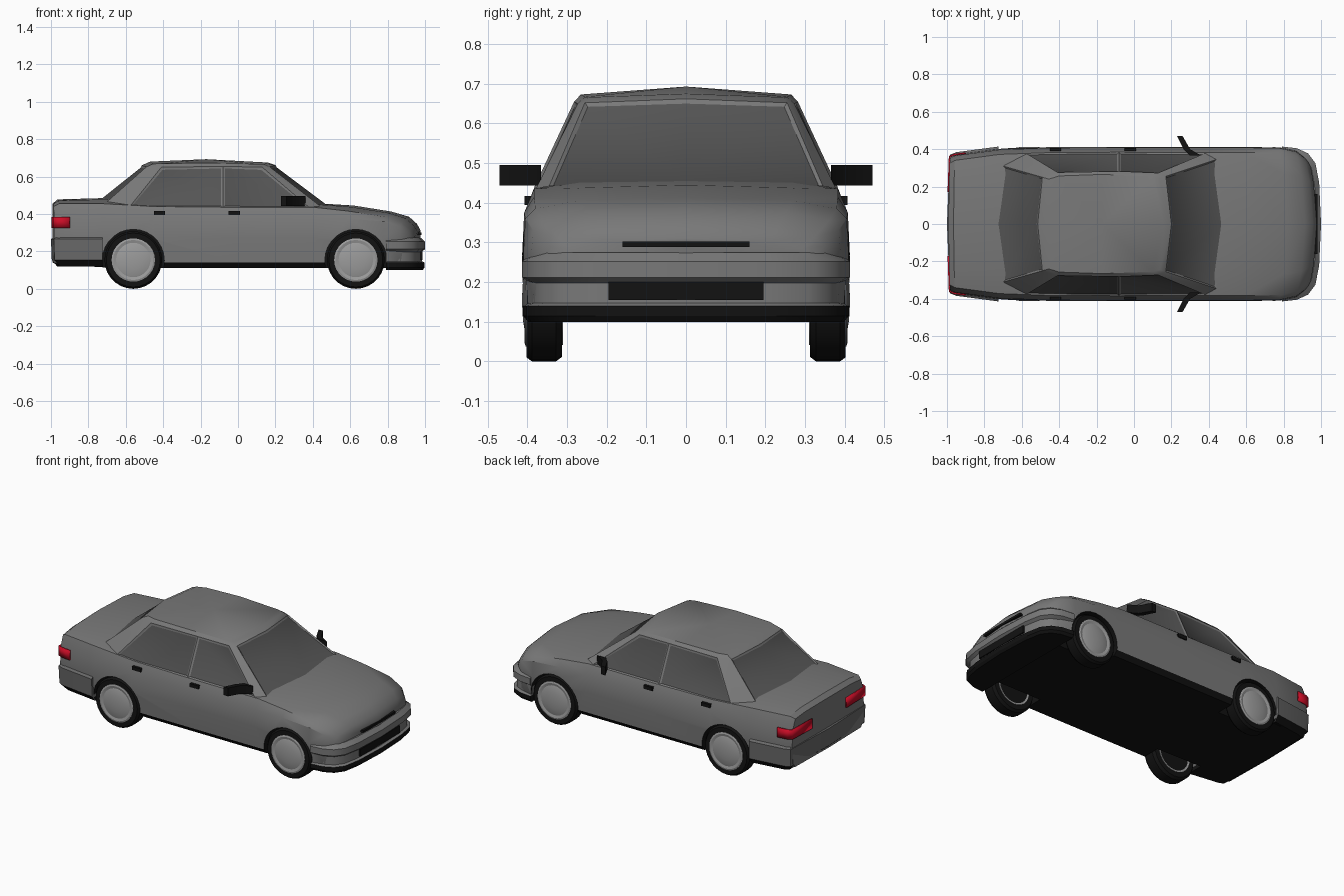
import bpy, bmesh, math

if "Cube" in bpy.data.objects:
    bpy.data.objects.remove(bpy.data.objects["Cube"])


def colour(name, r, g, b):
    m = bpy.data.materials.new(name)
    m.diffuse_color = (r, g, b, 1)
    m.use_nodes = True
    m.node_tree.nodes["Principled BSDF"].inputs["Base Color"].default_value = m.diffuse_color
    return m


PAINT = colour("grey_paint", 0.19, 0.19, 0.19)
TRIM = colour("bumper_grey", 0.14, 0.14, 0.14)
GLASS = colour("tinted_glass", 0.09, 0.09, 0.09)
BLACK = colour("black_rubber", 0.006, 0.006, 0.006)
RIM = colour("wheel_grey", 0.33, 0.33, 0.33)
RED = colour("lamp_red", 0.6, 0.004, 0.02)


def make(name, verts, faces, mats, sym=True, rule=None):
    """Build a mesh, optionally with its mirror image across y = 0."""
    bm = bmesh.new()
    for s in ((1, -1) if sym else (1,)):
        vs = [bm.verts.new((x, y * s, z)) for x, y, z in verts]
        for f in faces:
            bm.faces.new([vs[i] for i in f])
    bmesh.ops.remove_doubles(bm, verts=bm.verts, dist=1e-5)
    bmesh.ops.recalc_face_normals(bm, faces=bm.faces)
    bm.normal_update()
    if rule:
        for f in bm.faces:
            f.material_index = rule(f)
    me = bpy.data.meshes.new(name)
    bm.to_mesh(me)
    bm.free()
    for m in mats:
        me.materials.append(m)
    ob = bpy.data.objects.new(name, me)
    bpy.context.collection.objects.link(ob)
    return ob


def prism(name, plan, z0, z1, mat, sym=True):
    n = len(plan)
    verts = [(x, y, z) for z in (z0, z1) for x, y in plan]
    faces = [(i, (i + 1) % n, n + (i + 1) % n, n + i) for i in range(n)]
    return make(name, verts, faces + [tuple(range(n)), tuple(range(n, 2 * n))], [mat], sym)


def rect(x0, x1, y0, y1):
    return [(x0, y0), (x1, y0), (x1, y1), (x0, y1)]


def lathe(name, profile, cx, cz, mat, n=28):
    """Spin (radius, y) points about a wheel axle, on both sides of the car."""
    verts = [(cx + r * math.cos(2 * math.pi * k / n), y, cz + r * math.sin(2 * math.pi * k / n))
             for r, y in profile for k in range(n)]
    faces = [(i * n + k, i * n + (k + 1) % n, (i + 1) * n + (k + 1) % n, (i + 1) * n + k)
             for i in range(len(profile) - 1) for k in range(n)]
    last = (len(profile) - 1) * n
    faces += [tuple(range(n)), tuple(range(last, last + n))]
    return make(name, verts, faces, [mat])


def underside(f):
    return int(f.normal.z < -0.5 and f.calc_center_median().z < 0.2)


# Lower body: x, half width, bottom z, shoulder z, centre z, bow of the section
stations = [(-.992, .355, .14, .44, .455, -.01), (-.965, .37, .13, .455, .478, -.01),
            (-.72, .402, .115, .455, .485, 0), (-.45, .412, .11, .44, .47, 0),
            (0, .413, .11, .435, .46, 0), (.43, .413, .11, .435, .457, .02),
            (.62, .413, .11, .415, .445, .03), (.82, .41, .11, .385, .413, .04),
            (.915, .39, .11, .355, .385, .05), (.957, .355, .12, .315, .347, .055),
            (.977, .325, .13, .285, .31, .055)]
verts, faces = [], []
for x, w, zb, zs, zt, bow in stations:
    section = [(0, zb), (w - .03, zb), (w - .008, zb + .03), (w, min(.27, zs - .06)),
               (w - .005, min(.375, zs - .025)), (w - .03, zs),
               (w * .65, zs + (zt - zs) * .75), (0, zt)]
    verts += [(x - bow * (y / .4) ** 2, y, z) for y, z in section]
for s in range(len(stations) - 1):
    faces += [(s * 8 + i, s * 8 + i + 1, s * 8 + i + 9, s * 8 + i + 8) for i in range(7)]
for s in (0, len(stations) - 1):
    base = len(verts)
    verts += [(stations[s][0], 0, verts[s * 8 + i][2]) for i in range(8)]
    for i in range(7):
        quad = [s * 8 + i, s * 8 + i + 1, base + i + 1, base + i]
        faces.append(quad[1:] if i == 0 else quad[:2] + quad[3:] if i == 6 else quad)
body = make("body_shell", verts, faces, [PAINT, BLACK], rule=underside)

# Wheel arches
for name, cx in (("rear", -.56), ("front", .63)):
    arch = lathe(name + "_arch_cutter", [(.166, .27), (.166, .46)], cx, .152, PAINT)
    arch.data.materials.append(BLACK)
    for p in arch.data.polygons:
        p.material_index = 1
    mod = body.modifiers.new("arch", 'BOOLEAN')
    mod.operation = 'DIFFERENCE'
    mod.object = arch
    bpy.context.view_layer.objects.active = body
    bpy.ops.object.modifier_apply(modifier=mod.name)
    bpy.data.objects.remove(arch)

# Cabin: belt, gutter and roof outlines from windscreen centre to rear centre
belt = [(.48, 0, .452), (.44, .345, .442), (.38, .378, .436), (-.08, .384, .436),
        (-.58, .38, .438), (-.70, .31, .466), (-.74, 0, .48)]
gutter = [(.20, 0, .662), (.17, .255, .652), (.13, .273, .65), (-.08, .282, .655),
          (-.41, .276, .65), (-.49, .25, .652), (-.515, 0, .66)]
roof = [(.16, 0, .675), (.14, .245, .666), (.10, .255, .667), (-.17, .265, .673),
        (-.40, .257, .67), (-.455, .24, .668), (-.47, 0, .68)]
faces = [(r * 7 + i, r * 7 + i + 1, r * 7 + i + 8, r * 7 + i + 7) for r in (0, 1) for i in range(6)]
faces += [(14, 15, 16, 21), (16, 17, 21), (17, 18, 21), (18, 19, 20, 21), tuple(range(7))]
cabin = make("cabin", belt + gutter + roof + [(-.17, 0, .693)], faces, [PAINT, GLASS])

# Windows inset in the cabin sides, front and back
bm = bmesh.new()
bm.from_mesh(cabin.data)
sides, ends = [], []
for f in bm.faces:
    c = f.calc_center_median()
    if .5 < c.z < .6:
        if abs(f.normal.y) > .75 and f.calc_area() > .04:
            sides.append(f)
        elif abs(c.y) < .2:
            ends.append(f)
bmesh.ops.inset_individual(bm, faces=sides, thickness=.014, depth=-.006)
bmesh.ops.inset_region(bm, faces=ends, thickness=.012, depth=-.006)
for f in sides + ends:
    f.material_index = 1
bm.to_mesh(cabin.data)
bm.free()


def bumper(name, plan, profile, mats, rule):
    """Wrap a (offset, z) profile round a half plan outline."""
    x0, n = plan[0][0], len(plan)
    vs = [(x0 + (x - x0) * (1 + o / .25), y * (1 + o / .4), z) for o, z in profile for x, y in plan]
    m = len(profile)
    vs += [(x0, 0, z) for o, z in profile]
    fs = [(r * n + i, r * n + i + 1, r * n + n + i + 1, r * n + n + i)
          for r in range(m - 1) for i in range(n - 1)]
    fs += [(r * n, r * n + n, m * n + r + 1, m * n + r) for r in range(m - 1)]
    fs += [tuple(range(n)) + (m * n,), tuple(range((m - 1) * n, m * n)) + (m * n + m - 1,)]
    return make(name, vs, fs, mats, rule=rule)


bumper("front_bumper", [(.79, .414), (.87, .405), (.93, .378), (.97, .325), (.99, .22), (1, 0)],
       [(-.015, .10), (-.003, .115), (-.003, .14), (-.02, .147), (-.02, .198), (0, .212),
        (0, .252), (-.03, .275)], [PAINT, BLACK],
       lambda f: int(f.calc_center_median().z < .142))
bumper("rear_bumper", [(-.725, .414), (-.95, .384), (-.985, .37), (-1, .0)],
       [(-.03, .12), (-.004, .155), (0, .265), (-.02, .282)], [TRIM, BLACK], underside)

# Nose openings
prism("bonnet_slot", rect(.94, .981, -.16, .16), .288, .302, BLACK, False)
prism("lower_intake", rect(.93, .986, -.195, .195), .155, .2, BLACK, False)

# Tail lamps wrapping round the rear corners
path = [(-.90, .383), (-.965, .375), (-.99, .362), (-.997, .17)]
lamp = make("tail_lamps", [(x, y, z) for z in (.325, .385) for x, y in path],
            [(i, i + 1, i + 5, i + 4) for i in range(3)], [RED])
lamp.modifiers.new("thickness", 'SOLIDIFY').thickness = .009

# Door handles and mirrors
for name, x in (("rear", -.45), ("front", -.05)):
    prism(name + "_door_handles", rect(x, x + .06, .385, .407), .395, .417, BLACK)
prism("door_mirrors", [(.36, .365), (.30, .365), (.265, .40), (.23, .47), (.26, .47), (.30, .40)],
      .443, .495, BLACK)

# Wheels
for name, cx in (("rear", -.56), ("front", .63)):
    lathe(name + "_tyres", [(.11, .312), (.142, .312), (.154, .328), (.154, .388),
                            (.144, .402), (.112, .402)], cx, .154, BLACK)
    lathe(name + "_rims", [(.03, .325), (.112, .310), (.116, .404), (.107, .407), (.092, .403),
                           (.086, .405), (.05, .411), (.015, .413)], cx, .154, RIM)

# Smooth shading with crisp edges
bpy.ops.object.select_all(action='DESELECT')
for ob in bpy.context.scene.objects:
    ob.select_set(True)
    bpy.context.view_layer.objects.active = ob
bpy.ops.object.shade_smooth_by_angle(angle=math.radians(32))
